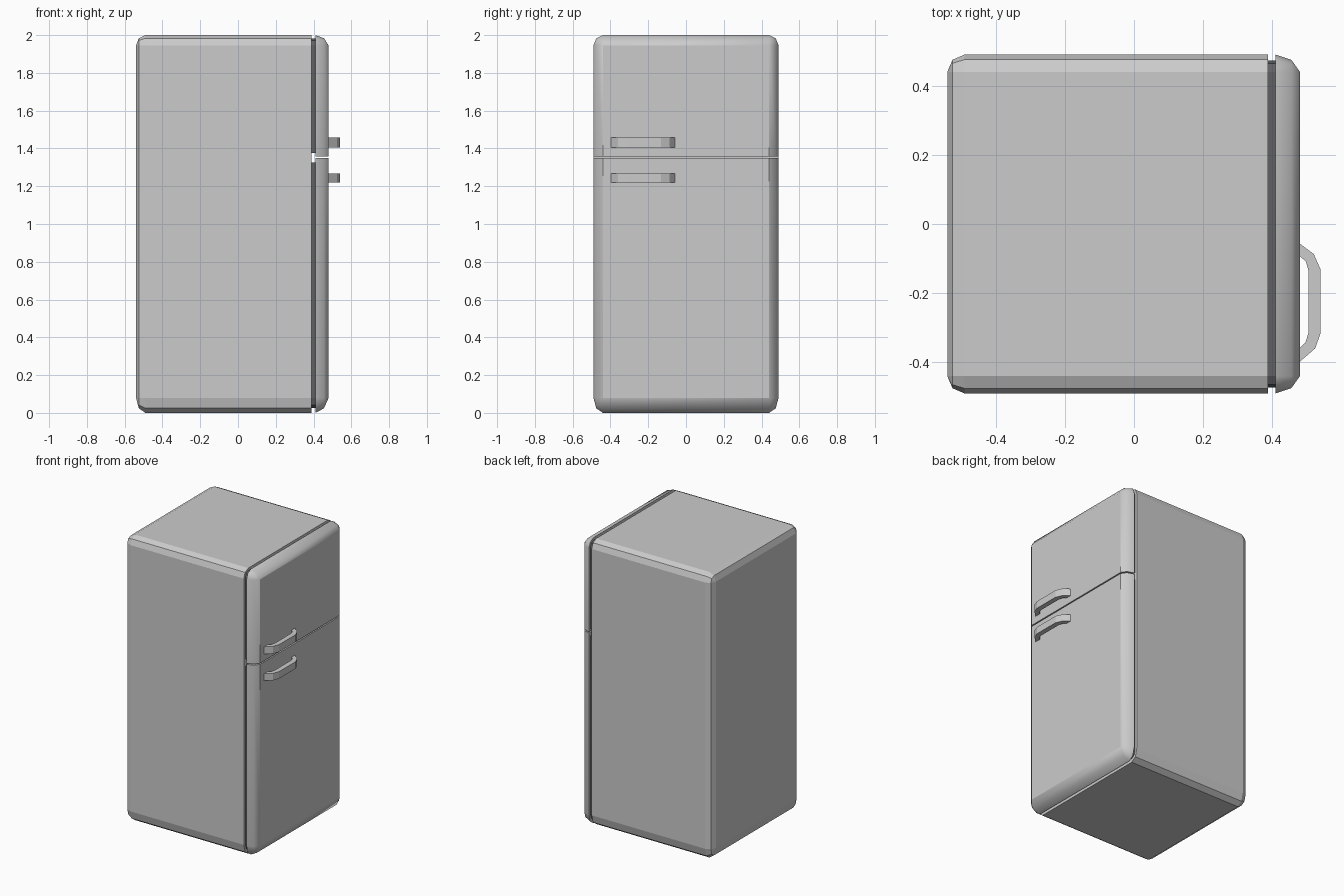
import bpy
import bmesh

if "Cube" in bpy.data.objects:
    bpy.data.objects.remove(bpy.data.objects["Cube"])

HALF_Y, RY, R_TOP, R_BOT = 0.49, 0.05, 0.055, 0.08
CORNER = [(1, 0), (0.71, 0.69), (0, 1)]


def outline(t, z0, z1, round_bottom, round_top):
    """Rounded rectangle in the YZ plane, shrunk by bevel fraction t (0..1)."""
    s, cy = 1 - t, HALF_Y - RY
    # quarter profiles on the +y side, from bottom to top
    if round_bottom:
        right = [(cy + RY * s * a, z0 + R_BOT - R_BOT * s * b) for a, b in reversed(CORNER)]
    else:
        right = [(cy + RY * s, z0)]
    if round_top:
        right += [(cy + RY * s * a, z1 - R_TOP + R_TOP * s * b) for a, b in CORNER]
    else:
        right += [(cy + RY * s, z1)]
    return right + [(-y, z) for y, z in reversed(right)]


def finish(bm, name, smooth=False, material=None):
    bmesh.ops.remove_doubles(bm, verts=bm.verts, dist=1e-5)
    bmesh.ops.recalc_face_normals(bm, faces=bm.faces)
    if smooth:
        # only the curved rim is smooth; front, back and split faces stay flat
        for f in bm.faces:
            f.smooth = max(abs(f.normal.x), abs(f.normal.z)) < 0.999
    mesh = bpy.data.meshes.new(name)
    bm.to_mesh(mesh)
    bm.free()
    obj = bpy.data.objects.new(name, mesh)
    bpy.context.collection.objects.link(obj)
    if material:
        mesh.materials.append(material)
    return obj


def shell(name, rings, z0, z1, round_bottom=True, round_top=True, **kw):
    """Loft outlines along X; rings are (x, bevel fraction)."""
    bm = bmesh.new()
    loops = [[bm.verts.new((x, y, z)) for y, z in outline(t, z0, z1, round_bottom, round_top)]
             for x, t in rings]
    n = len(loops[0])
    for a, b in zip(loops, loops[1:]):
        for i in range(n):
            j = (i + 1) % n
            bm.faces.new((a[i], a[j], b[j], b[i]))
    bm.faces.new(loops[0])
    bm.faces.new(loops[-1])
    return finish(bm, name, **kw)


def handle(name, z0, z1):
    """Bowed bar: outer and inner curve in plan, given thickness in Z."""
    outer = [(0.475, -0.053), (0.48, -0.057), (0.52, -0.087), (0.54, -0.132),
             (0.54, -0.315), (0.524, -0.36), (0.48, -0.398), (0.475, -0.402)]
    inner = [(0.475, -0.09), (0.48, -0.094), (0.497, -0.108), (0.505, -0.136),
             (0.505, -0.313), (0.496, -0.343), (0.48, -0.358), (0.475, -0.362)]
    bm = bmesh.new()
    loops = [[bm.verts.new(c) for c in ((*o, z0), (*o, z1), (*i, z1), (*i, z0))]
             for o, i in zip(outer, inner)]
    for a, b in zip(loops, loops[1:]):
        for k in range(4):
            m = (k + 1) % 4
            bm.faces.new((a[k], a[m], b[m], b[k]))
    bm.faces.new(loops[0])
    bm.faces.new(loops[-1])
    return finish(bm, name)


rubber = bpy.data.materials.new("dark_rubber")
rubber.diffuse_color = (0.12, 0.12, 0.12, 1)
rubber.use_nodes = True
rubber.node_tree.nodes["Principled BSDF"].inputs["Base Color"].default_value = rubber.diffuse_color

# cabinet, rounded at the back and open-edged toward the doors
shell("cabinet", [(0.388, 0), (-0.49, 0), (-0.525, 0.3), (-0.54, 1)], 0, 2)

# doors with rounded outer rim, flat where they meet
door = [(0.409, 0), (0.455, 0.3), (0.48, 1)]
shell("freezer_door", door, 1.358, 2, round_bottom=False, smooth=True)
shell("fridge_door", door, 0, 1.35, round_top=False, smooth=True)

# door seals, recessed between cabinet and doors
seal = [(0.387, 0.33), (0.41, 0.33)]
shell("freezer_seal", seal, 1.375, 2, round_bottom=False, material=rubber)
shell("fridge_seal", seal, 0, 1.325, round_top=False, material=rubber)

# handles
handle("freezer_handle", 1.406, 1.457)
handle("fridge_handle", 1.219, 1.268)
